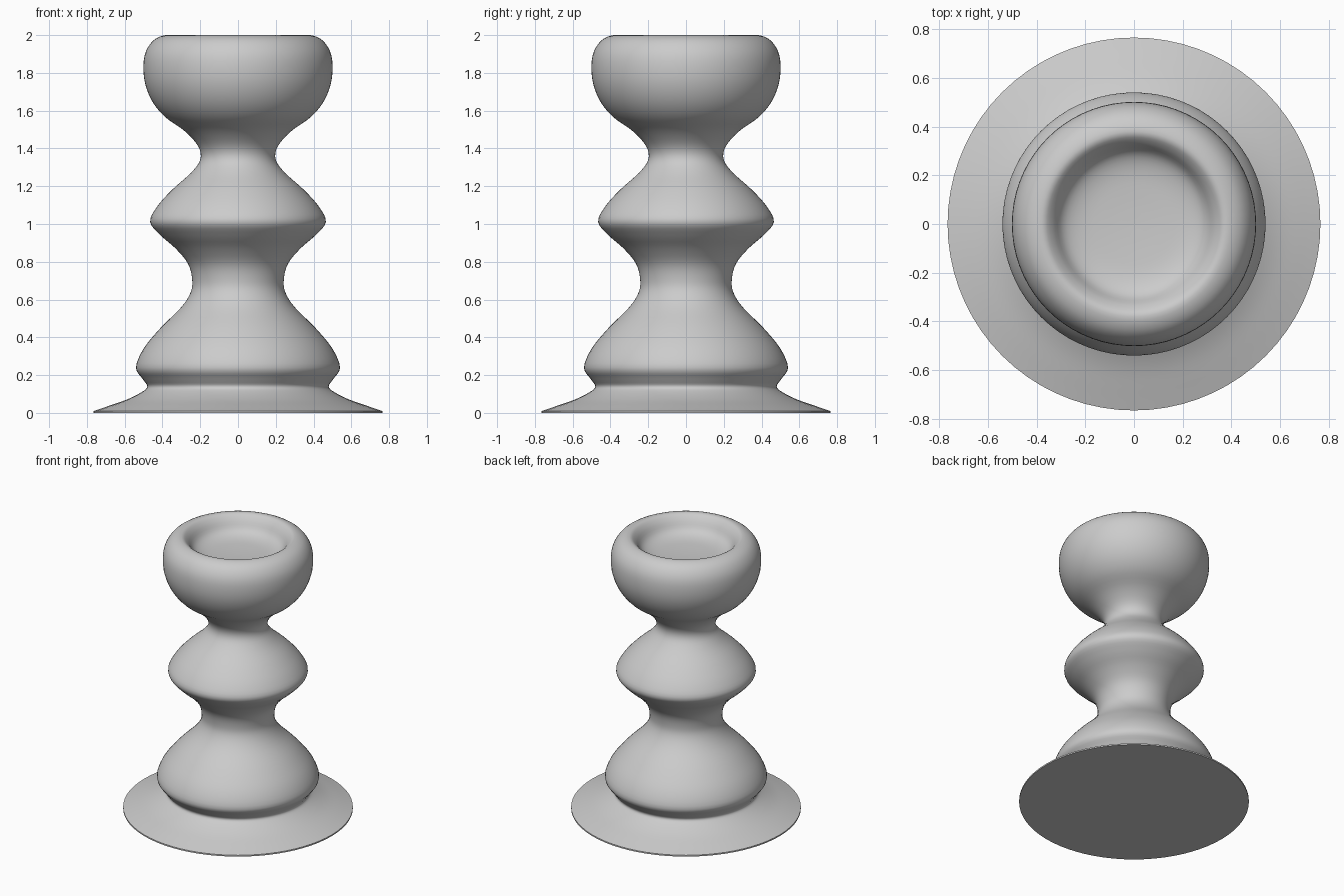
import bpy, bmesh
from math import radians
from mathutils import Vector

cube = bpy.data.objects.get("Cube")
if cube:
    bpy.data.objects.remove(cube, do_unlink=True)

# Single plain grey material
grey = bpy.data.materials.new("light_grey")
grey.use_nodes = True
colour = (0.6, 0.6, 0.6, 1)
grey.diffuse_color = colour
grey.node_tree.nodes["Principled BSDF"].inputs["Base Color"].default_value = colour
grey.node_tree.nodes["Principled BSDF"].inputs["Roughness"].default_value = 0.6

# Half profile (radius, height): base rim, bulb, waist, collar, neck, cup, dish
PROFILE = [
    (.765, .01), (.69, .035), (.59, .07), (.51, .11), (.48, .14), (.505, .18),
    (.54, .24), (.50, .34), (.41, .45), (.30, .56), (.25, .64), (.243, .71),
    (.265, .79), (.33, .87), (.41, .94), (.465, 1.01), (.43, 1.09), (.35, 1.18),
    (.25, 1.27), (.20, 1.34), (.21, 1.41), (.28, 1.49), (.39, 1.57), (.46, 1.66),
    (.497, 1.77), (.495, 1.89), (.45, 1.97), (.38, 2.0), (.335, 1.97),
    (.29, 1.905), (.22, 1.875), (.11, 1.865), (0, 1.862)]


def smooth_profile(points, steps):
    """Catmull-Rom curve through the profile points."""
    p = [Vector((r, 0, z)) for r, z in points]
    p = [p[0] * 2 - p[1]] + p + [p[-1] * 2 - p[-2]]
    out = []
    for a, b, c, d in zip(p, p[1:], p[2:], p[3:]):
        for i in range(steps):
            t = i / steps
            out.append((b * 2 + (c - a) * t + (a * 2 - b * 5 + c * 4 - d) * t**2
                        + (b * 3 - a - c * 3 + d) * t**3) / 2)
    return out + [p[-2]]


# Turn the profile about the vertical axis, with a flat closed underside
curve = [Vector((0, 0, 0)), Vector((.765, 0, 0))] + smooth_profile(PROFILE, 4)
bm = bmesh.new()
verts = [bm.verts.new((max(v.x, 0), 0, min(v.z, 2))) for v in curve]
edges = [bm.edges.new(pair) for pair in zip(verts, verts[1:])]
bmesh.ops.spin(bm, geom=verts + edges, cent=(0, 0, 0), axis=(0, 0, 1),
               angle=radians(360), steps=72, use_merge=True)
bmesh.ops.remove_doubles(bm, verts=bm.verts, dist=1e-4)
bmesh.ops.recalc_face_normals(bm, faces=bm.faces)
mesh = bpy.data.meshes.new("turned_stand")
bm.to_mesh(mesh)
bm.free()
mesh.materials.append(grey)
stand = bpy.data.objects.new("turned_stand", mesh)
bpy.context.collection.objects.link(stand)

# Smooth shading, keeping the base edge sharp
bpy.context.view_layer.objects.active = stand
stand.select_set(True)
bpy.ops.object.shade_smooth_by_angle(angle=radians(40))
